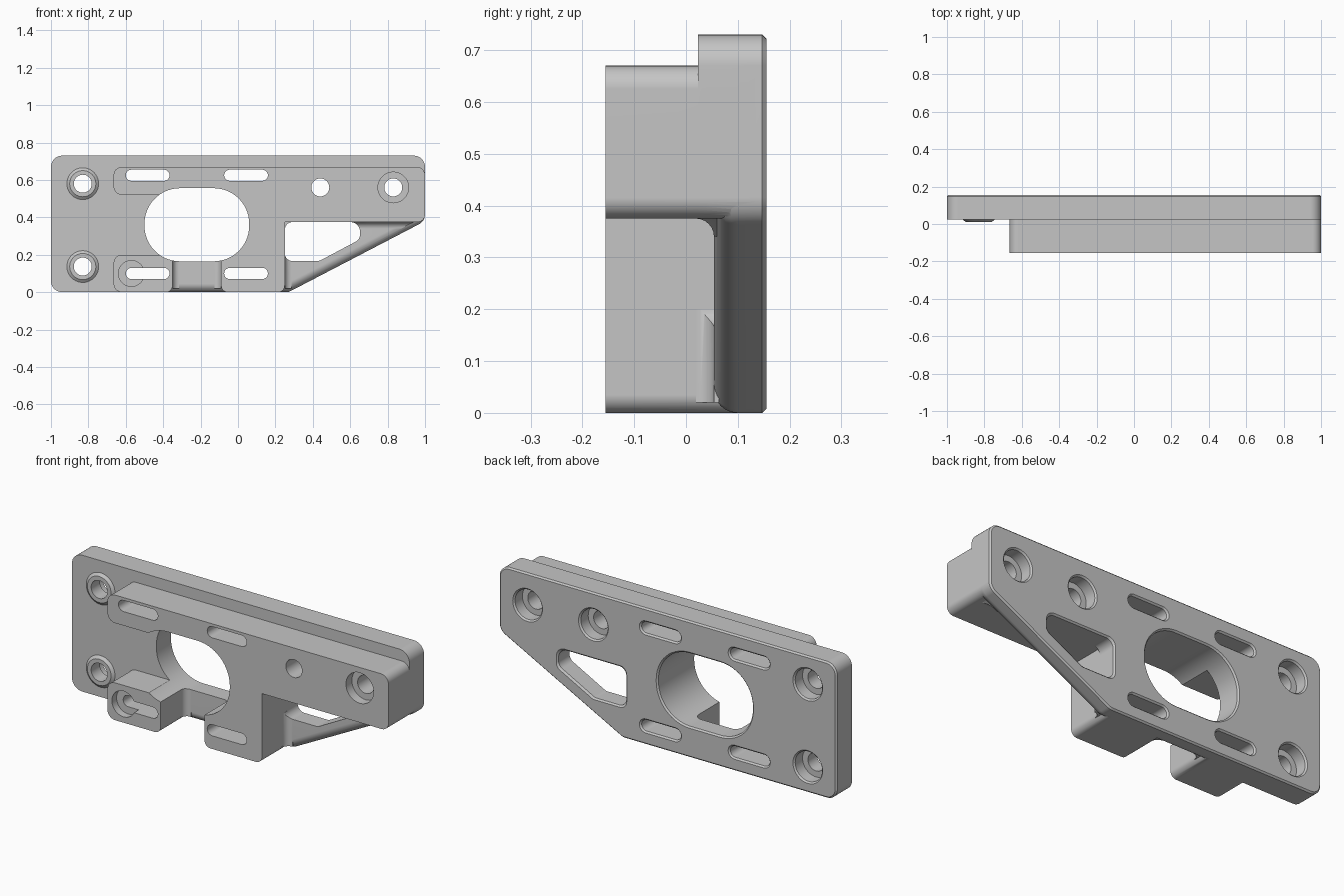
import bpy, bmesh, math
from mathutils import Vector

if "Cube" in bpy.data.objects:
    bpy.data.objects.remove(bpy.data.objects["Cube"])

FRONT, STEP, FLOOR, BACK = -0.155, 0.023, 0.054, 0.155
CHAMFER = 0.008

grey = bpy.data.materials.new("plain grey")
grey.use_nodes = True
grey.diffuse_color = (0.56, 0.56, 0.56, 1)
grey.node_tree.nodes["Principled BSDF"].inputs["Base Color"].default_value = (0.56, 0.56, 0.56, 1)


def rounded(corners, steps=8):
    """Round each (x, z, radius) corner of a polygon."""
    out = []
    for i, (x, z, r) in enumerate(corners):
        p = Vector((x, z))
        a = (Vector(corners[i - 1][:2]) - p).normalized()
        b = (Vector(corners[(i + 1) % len(corners)][:2]) - p).normalized()
        if r == 0:
            out.append(p)
            continue
        half = a.angle(b) / 2
        centre = p + (a + b).normalized() * (r / math.sin(half))
        start = (p + a * (r / math.tan(half)) - centre).normalized()
        end = (p + b * (r / math.tan(half)) - centre).normalized()
        turn = math.pi - 2 * half
        for k in range(steps + 1):
            t = k / steps
            blend = start * math.sin((1 - t) * turn) + end * math.sin(t * turn)
            out.append(centre + blend * (r / math.sin(turn)))
    return out


def circle(x, z, r, n=40):
    return [Vector((x + r * math.cos(math.tau * i / n), z + r * math.sin(math.tau * i / n)))
            for i in range(n)]


def stadium(x, z, half, r, n=10):
    return [Vector((x + s * half + s * r * math.cos(a), z + s * r * math.sin(a)))
            for s in (1, -1) for a in [math.pi * (k / n - 0.5) for k in range(n + 1)]]


def loft(name, rings):
    """Skin 3D point rings into a closed solid."""
    bm = bmesh.new()
    loops = [[bm.verts.new(p) for p in ring] for ring in rings]
    for a, b in zip(loops, loops[1:]):
        for i in range(len(a)):
            bm.faces.new((a[i - 1], a[i], b[i], b[i - 1]))
    bm.faces.new(loops[0])
    bm.faces.new(loops[-1])
    bmesh.ops.recalc_face_normals(bm, faces=bm.faces)
    mesh = bpy.data.meshes.new(name)
    bm.to_mesh(mesh)
    bm.free()
    mesh.materials.append(grey)
    obj = bpy.data.objects.new(name, mesh)
    bpy.context.collection.objects.link(obj)
    return obj


def along_y(name, *sections):
    """Loft (outline, y) sections through the thickness."""
    return loft(name, [[(p.x, y, p.y) for p in pts] for pts, y in sections])


def bevel_rim(obj, y, width, segments):
    """Bevel the closed rim of edges lying at depth y."""
    bm = bmesh.new()
    bm.from_mesh(obj.data)
    edges = [e for e in bm.edges if all(abs(v.co.y - y) < 1e-4 for v in e.verts)]
    bmesh.ops.bevel(bm, geom=edges, offset=width, segments=segments, profile=0.5,
                    affect="EDGES", clamp_overlap=False)
    bm.to_mesh(obj.data)
    bm.free()


# Thin back plate: chamfered behind, rounded in front
body = along_y("mounting_bracket", *[(rounded([
    (-1, 0, 0.06), (0.27, 0, 0.06), (1, 0.38, 0.06), (1, 0.73, 0.06), (-1, 0.73, 0.06)]), y)
    for y in (FLOOR, BACK)])
bevel_rim(body, BACK, CHAMFER, 1)
bevel_rim(body, FLOOR, 0.045, 6)

solids = []


def slab(name, corners, y0, y1=0.12):
    pts = rounded(corners)
    solids.append(along_y(name, (pts, y0), (pts, y1)))


# Thicker step and the raised front blocks
slab("thick_step", [(-1, 0, 0.06), (-0.4, 0, 0), (-0.4, 0.375, 0), (1, 0.375, 0.04),
                    (1, 0.73, 0.06), (-1, 0.73, 0.06)], STEP)
slab("front_frame", [(-0.665, 0.67, 0.045), (-0.665, 0.52, 0.045), (-0.2, 0.52, 0),
                     (-0.2, 0.3, 0), (-0.09, 0.3, 0), (-0.09, 0, 0.035), (0.25, 0, 0.035),
                     (0.25, 0.375, 0), (1, 0.375, 0.04), (1, 0.67, 0.045)], FRONT)
slab("lower_block", [(-0.665, 0, 0.045), (-0.35, 0, 0.035), (-0.35, 0.2, 0),
                     (-0.665, 0.2, 0.045)], FRONT)


# Concave fillets where the block walls meet the thin plate
def fillet(wall, side, start, end, horizontal=False, slant=0, r=0.035):
    arc = [(wall + side * r * (1 - math.sin(t)), FLOOR - r + r * math.cos(t))
           for t in [math.pi / 12 * k for k in range(7)]]
    sec = [(wall - side * 0.01, FLOOR + 0.01), (wall + side * r, FLOOR + 0.01)] + arc
    sec.append((wall - side * 0.01, FLOOR - r))
    rings = [[(t + k * (u - wall), y, u) if horizontal else (u, y, t) for u, y in sec]
             for t, k in ((start, 0), (end, slant))]
    solids.append(loft("fillet", rings))


fillet(-0.35, 1, 0.02, 0.3)
fillet(-0.09, -1, 0.02, 0.29)
fillet(0.25, 1, 0.02, 0.2)
fillet(0.375, -1, 0.6, 0.94, horizontal=True, slant=1.92)

# Tapered bosses round the two left screw holes
for z in (0.58, 0.137):
    solids.append(along_y("screw_boss", (circle(-0.83, z, 0.085), 0.05),
                          (circle(-0.83, z, 0.085), STEP), (circle(-0.83, z, 0.07), 0.011)))

cutters = []


def through(name, outline):
    """Through cutter with a chamfered mouth at the back; outline takes a growth."""
    cutters.append(along_y(name, (outline(0), -0.3), (outline(0), BACK - CHAMFER),
                           (outline(CHAMFER), BACK), (outline(CHAMFER), 0.3)))


# Large oval opening and triangular window
through("oval_opening", lambda g: rounded(
    [(x, z, 0.19 + g) for x, z in ((-0.5 - g, 0.165 - g), (0.06 + g, 0.165 - g),
                                   (0.06 + g, 0.556 + g), (-0.5 - g, 0.556 + g))], 14))
through("window", lambda g: rounded(
    [(0.2505 - g, 0.167 - g, 0.04), (0.435 + g, 0.167 - g, 0.04), (0.652 + g, 0.282 - g, 0.04),
     (0.652 + g, 0.3745 + g, 0.05), (0.2505 - g, 0.3745 + g, 0.04)]))

# Four adjustment slots
for x in (-0.483, 0.043):
    for z in (0.1, 0.625):
        through("slot", lambda g: stadium(x, z, 0.087, 0.03 + g))

# Screw holes, counterbored from the back
for x, z in ((-0.83, 0.58), (-0.83, 0.137), (0.83, 0.56), (0.44, 0.56)):
    rings = ((0.048, -0.3), (0.048, 0.085), (0.08, 0.085), (0.08, BACK - CHAMFER),
             (0.08 + CHAMFER, BACK), (0.08 + CHAMFER, 0.3))
    cutters.append(along_y("screw_hole", *[(circle(x, z, r), y) for r, y in rings]))

# Front counterbores
for x, z, r, depth in ((0.83, 0.56, 0.082, 0.05), (-0.57, 0.1, 0.069, 0.04)):
    cutters.append(along_y("front_counterbore", (circle(x, z, r), -0.3),
                           (circle(x, z, r), FRONT + depth)))

# Merge the solids, then cut the openings
bpy.context.view_layer.objects.active = body
for operation, parts in (("UNION", solids), ("DIFFERENCE", cutters)):
    for part in parts:
        part.hide_render = True
        mod = body.modifiers.new(part.name, "BOOLEAN")
        mod.operation, mod.solver, mod.object = operation, "EXACT", part
        mod.use_self = True
        bpy.ops.object.modifier_apply(modifier=mod.name)
        bpy.data.objects.remove(part)

# Smooth the rounds while keeping the flats clean
bpy.ops.object.select_all(action="DESELECT")
body.select_set(True)
bpy.ops.object.shade_smooth_by_angle(angle=math.radians(28))
body.modifiers.new("flat_faces", "WEIGHTED_NORMAL").keep_sharp = True
